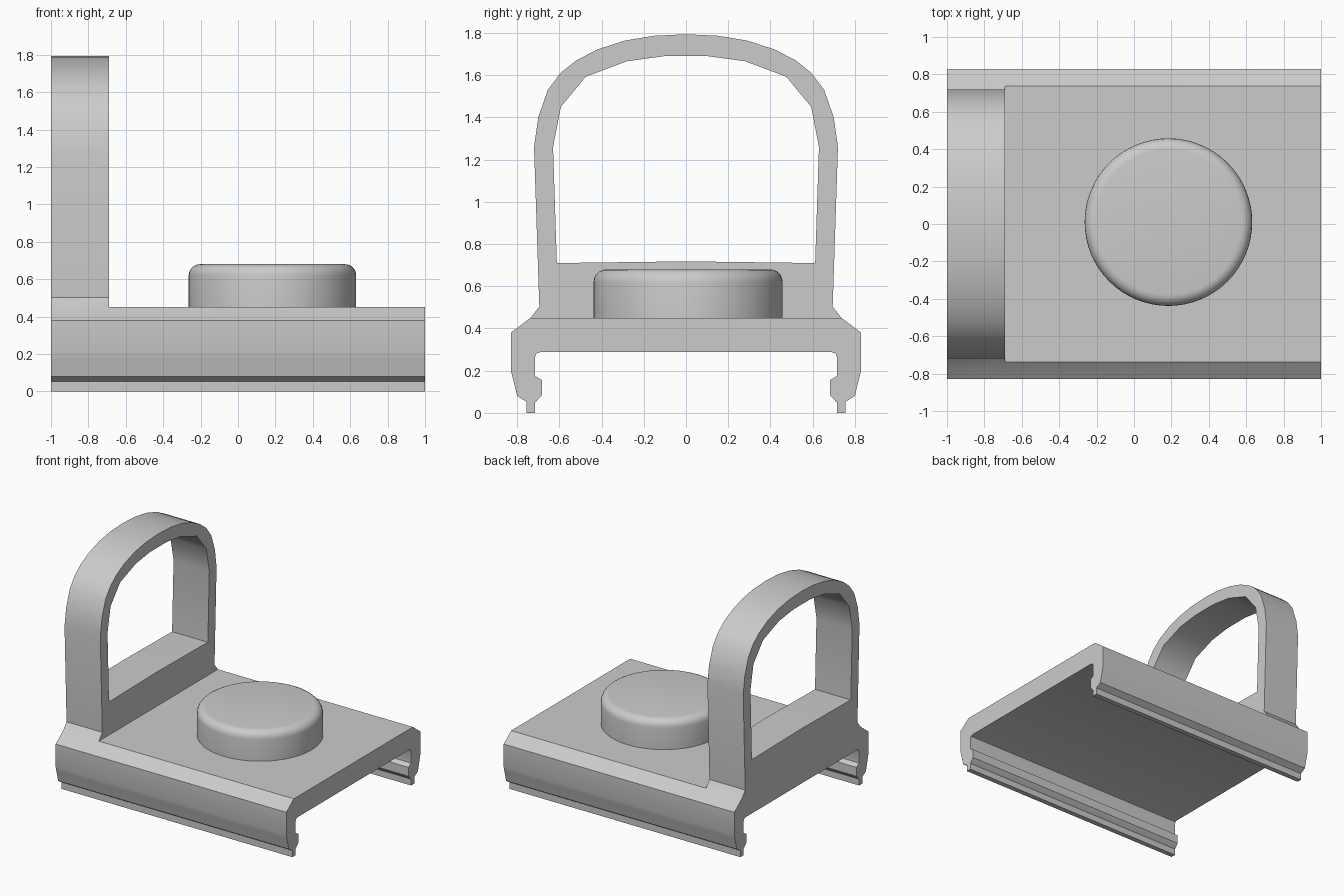
import bpy, bmesh
from math import radians

if "Cube" in bpy.data.objects:
    bpy.data.objects.remove(bpy.data.objects["Cube"])


def mirrored(half):
    """Close a half outline (y >= 0, bottom to top order) across y = 0."""
    return half + [(-y, z) for y, z in reversed(half) if y > 1e-6]


def finish(bm, name):
    bmesh.ops.recalc_face_normals(bm, faces=bm.faces)
    mesh = bpy.data.meshes.new(name)
    bm.to_mesh(mesh)
    bm.free()
    obj = bpy.data.objects.new(name, mesh)
    bpy.context.collection.objects.link(obj)
    return obj


def smooth(obj, angle):
    bpy.ops.object.select_all(action='DESELECT')
    obj.select_set(True)
    bpy.context.view_layer.objects.active = obj
    bpy.ops.object.shade_smooth_by_angle(angle=radians(angle))


def prism(name, loops, x0, x1):
    """Extrude y/z outlines (first is outer, others are holes) along x."""
    bm = bmesh.new()
    edges = []
    for loop in loops:
        vs = [bm.verts.new((x0, y, z)) for y, z in loop]
        edges += [bm.edges.new((vs[i - 1], vs[i])) for i in range(len(vs))]
    bmesh.ops.triangle_fill(bm, edges=edges, use_beauty=True, normal=(1, 0, 0))
    ext = bmesh.ops.extrude_face_region(bm, geom=bm.faces[:], use_keep_orig=True)
    moved = [g for g in ext['geom'] if isinstance(g, bmesh.types.BMVert)]
    bmesh.ops.translate(bm, verts=moved, vec=(x1 - x0, 0, 0))
    return finish(bm, name)


# Sliding base: channel with gripping rails
base_half = [(0.69, 0.288), (0.708, 0.282), (0.715, 0.265), (0.715, 0.175),
             (0.682, 0.16), (0.682, 0.085), (0.705, 0.055), (0.72, 0.05),
             (0.72, 0), (0.755, 0), (0.755, 0.052), (0.80, 0.08),
             (0.822, 0.17), (0.83, 0.20), (0.83, 0.38), (0.737, 0.45)]
base_half[4:8] = [(0.682, 0.155), (0.682, 0.085), (0.712, 0.052), (0.715, 0.05)]
base_half[8] = (0.715, 0)
base = prism("base", [mirrored(base_half)], -1, 1)

# Arched hoop at one end, with a rectangular-footed opening
outer = [(0.737, 0.40), (0.737, 0.45), (0.695, 0.503), (0.72, 1.26),
         (0.70, 1.40), (0.655, 1.53), (0.595, 1.61), (0.52, 1.67),
         (0.42, 1.722), (0.29, 1.764), (0.15, 1.787), (0, 1.794)]
inner = [(0, 0.718), (0.612, 0.71), (0.63, 1.26), (0.593, 1.45),
         (0.475, 1.593), (0.28, 1.666), (0.105, 1.69)]
hoop = prism("hoop", [mirrored(outer), mirrored(inner)], -1, -0.69)

# Fuse hoop and base into one body
union = base.modifiers.new("fuse", 'BOOLEAN')
union.operation = 'UNION'
union.solver = 'EXACT'
union.object = hoop
bpy.context.view_layer.objects.active = base
bpy.ops.object.modifier_apply(modifier="fuse")
bpy.data.objects.remove(hoop)
smooth(base, 30)

# Round button with a softened top rim
bm = bmesh.new()
bmesh.ops.create_cone(bm, cap_ends=True, segments=64, radius1=0.448,
                      radius2=0.448, depth=0.23)
bmesh.ops.translate(bm, verts=bm.verts, vec=(0.184, 0.01, 0.565))
rim = [e for e in bm.edges if all(v.co.z > 0.6 for v in e.verts)]
bmesh.ops.bevel(bm, geom=rim, offset=0.06, offset_type='OFFSET', segments=5,
                profile=0.5, affect='EDGES')
bottom = [f for f in bm.faces if f.normal.z < -0.9]
bmesh.ops.delete(bm, geom=bottom, context='FACES_ONLY')
button = finish(bm, "button")
smooth(button, 35)
